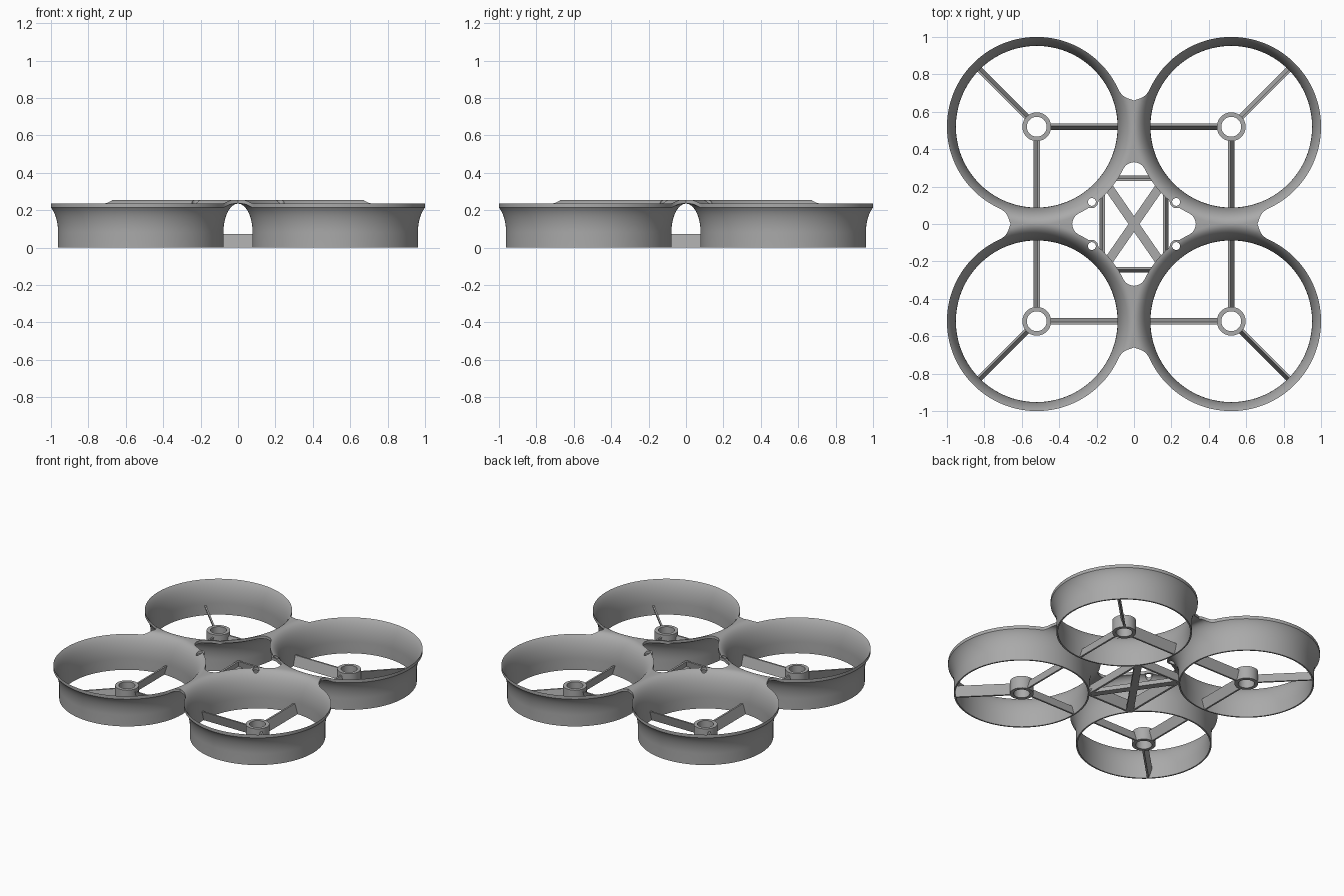
import bpy, bmesh, math
from mathutils import Vector

if "Cube" in bpy.data.objects:
    bpy.data.objects.remove(bpy.data.objects["Cube"])

C = 0.52                      # duct centre in x and y
HOLE = Vector((0.225, 0.118))  # mounting hole

grey = bpy.data.materials.new("frame grey")
grey.diffuse_color = (0.4, 0.4, 0.4, 1)
grey.use_nodes = True
grey.node_tree.nodes["Principled BSDF"].inputs["Base Color"].default_value = grey.diffuse_color


def make(name, bm, mirror=(False, False)):
    bmesh.ops.recalc_face_normals(bm, faces=bm.faces[:])
    me = bpy.data.meshes.new(name)
    bm.to_mesh(me)
    bm.free()
    ob = bpy.data.objects.new(name, me)
    bpy.context.collection.objects.link(ob)
    me.materials.append(grey)
    if any(mirror):
        m = ob.modifiers.new("mirror", 'MIRROR')
        m.use_axis = (mirror[0], mirror[1], False)
        m.merge_threshold = 0.0005
    return ob


def apply_smooth(ob, angle=35):
    bpy.ops.object.select_all(action='DESELECT')
    ob.select_set(True)
    bpy.context.view_layer.objects.active = ob
    for m in list(ob.modifiers):
        bpy.ops.object.modifier_apply(modifier=m.name)
    bpy.ops.object.shade_smooth_by_angle(angle=math.radians(angle))


def ray_circle(d, m, rad, sign):
    b = m.dot(d)
    disc = b * b - m.length_squared + rad * rad
    return b + sign * math.sqrt(disc) if disc >= 0 else None


def edge_radius(theta):
    """Plan distance from duct centre to the edge of lip, bridge or opening."""
    psi = abs((math.degrees(theta) - 225 + 180) % 360 - 180)
    beta = 45 - psi
    b = math.radians(beta)
    d = Vector((-math.cos(b), -math.sin(b)))
    if beta > 26:
        r = 0.515
    elif beta > 20.07:        # rounded tip of the central opening
        r = ray_circle(d, Vector((-C, 0.2665 - C)), 0.0635, -1) or 0.515
    elif beta > -15.6:        # middle of the bridge
        r = C / math.cos(b)
    elif beta > -24.4:        # outer fillet between two ducts
        r = ray_circle(d, Vector((-C, 0.756 - C)), 0.091, -1) or 0.48
    else:
        r = 0.48
    tab = ray_circle(Vector((math.cos(theta), math.sin(theta))),
                     HOLE - Vector((C, C)), 0.033, 1)
    return max(r, tab) if tab and tab > 0 else r


def arc(a, h, r_end, steps=12):
    """Flared wall: quarter ellipse up to r_end, then flat."""
    u_end = math.acos(max(0, C - r_end) / a)
    pts = [(C - a, 0.0)]
    for i in range(steps + 1):
        u = u_end * i / steps
        pts.append((C - a * math.cos(u), 0.08 + h * math.sin(u)))
    pts.append((r_end, pts[-1][1]))
    return pts


# Flared ducts and the bridges between them
N = 288
bm = bmesh.new()
rings = []
for i in range(N):
    th = 2 * math.pi * i / N
    r = edge_radius(th)
    section = arc(0.088, 0.175, r) + arc(0.078, 0.155, r)[::-1]
    rings.append([bm.verts.new((C + p * math.cos(th), C + p * math.sin(th), z))
                  for p, z in section])
for a, b in zip(rings, rings[1:] + rings[:1]):
    for j in range(len(a)):
        k = (j + 1) % len(a)
        bm.faces.new((a[j], a[k], b[k], b[j]))
bmesh.ops.remove_doubles(bm, verts=bm.verts[:], dist=0.00002)
inner = [f for f in bm.faces if any(all(abs(v.co[ax]) < 0.0004 for v in f.verts)
                                    for ax in (0, 1))]
bmesh.ops.delete(bm, geom=inner, context='FACES')
ducts = make("ducts", bm, (True, True))

# Mounting holes
bm = bmesh.new()
for sx in (-1, 1):
    for sy in (-1, 1):
        res = bmesh.ops.create_cone(bm, cap_ends=True, segments=24,
                                    radius1=0.021, radius2=0.021, depth=0.2)
        bmesh.ops.translate(bm, verts=res["verts"],
                            vec=(HOLE.x * sx, HOLE.y * sy, 0.21))
cutter = make("hole_cutter", bm)
cutter.hide_render = True
cut = ducts.modifiers.new("holes", 'BOOLEAN')
cut.operation = 'DIFFERENCE'
cut.solver = 'EXACT'
cut.object = cutter
apply_smooth(ducts)
bpy.data.objects.remove(cutter)

# Motor hubs
bm = bmesh.new()
prof = [(0.053, 0), (0.077, 0), (0.077, 0.09), (0.053, 0.09)]
S = 48
rows = [[bm.verts.new((C + r * math.cos(2 * math.pi * i / S),
                       C + r * math.sin(2 * math.pi * i / S), z)) for r, z in prof]
        for i in range(S)]
for a, b in zip(rows, rows[1:] + rows[:1]):
    for j in range(4):
        k = (j + 1) % 4
        bm.faces.new((a[j], a[k], b[k], b[j]))
apply_smooth(make("motor_hubs", bm, (True, True)))


def blade(name, p0, p1, height, thick, lean, mirror=(False, False)):
    """Bar from p0 to p1 whose top leans to the right of its direction."""
    p0, p1 = Vector(p0), Vector(p1)
    d = (p1 - p0).normalized()
    n = Vector((-d.y, d.x))
    bm = bmesh.new()
    ends = []
    for p in (p0, p1):
        row = []
        for off, z in ((lean - thick, 0), (lean + thick, 0),
                       (-lean + thick, height), (-lean - thick, height)):
            q = p + n * (off / 2)
            row.append(bm.verts.new((q.x, q.y, z)))
        ends.append(row)
    a, b = ends
    for j in range(4):
        k = (j + 1) % 4
        bm.faces.new((a[j], a[k], b[k], b[j]))
    bm.faces.new(a)
    bm.faces.new(b)
    return make(name, bm, mirror)


# Tilted spokes from hub to duct wall
for name, deg in (("spoke_side", 180), ("spoke_lengthwise", 270), ("spoke_outer", 45)):
    d = Vector((math.cos(math.radians(deg)), math.sin(math.radians(deg))))
    c = Vector((C, C))
    blade(name, c + d * 0.068, c + d * 0.437, 0.07, 0.012, 0.022, (True, True))

# Central tray: edge braces and crossed bars
blade("end_brace", (0.17, 0.245), (-0.17, 0.245), 0.072, 0.014, -0.016, (False, True))
blade("side_brace", (0.17, -0.245), (0.17, 0.245), 0.072, 0.014, -0.016, (True, False))
for s, name in ((1, "cross_bar_a"), (-1, "cross_bar_b")):
    blade(name, (-0.165 * s, -0.238), (0.165 * s, 0.238), 0.03, 0.048, 0)
